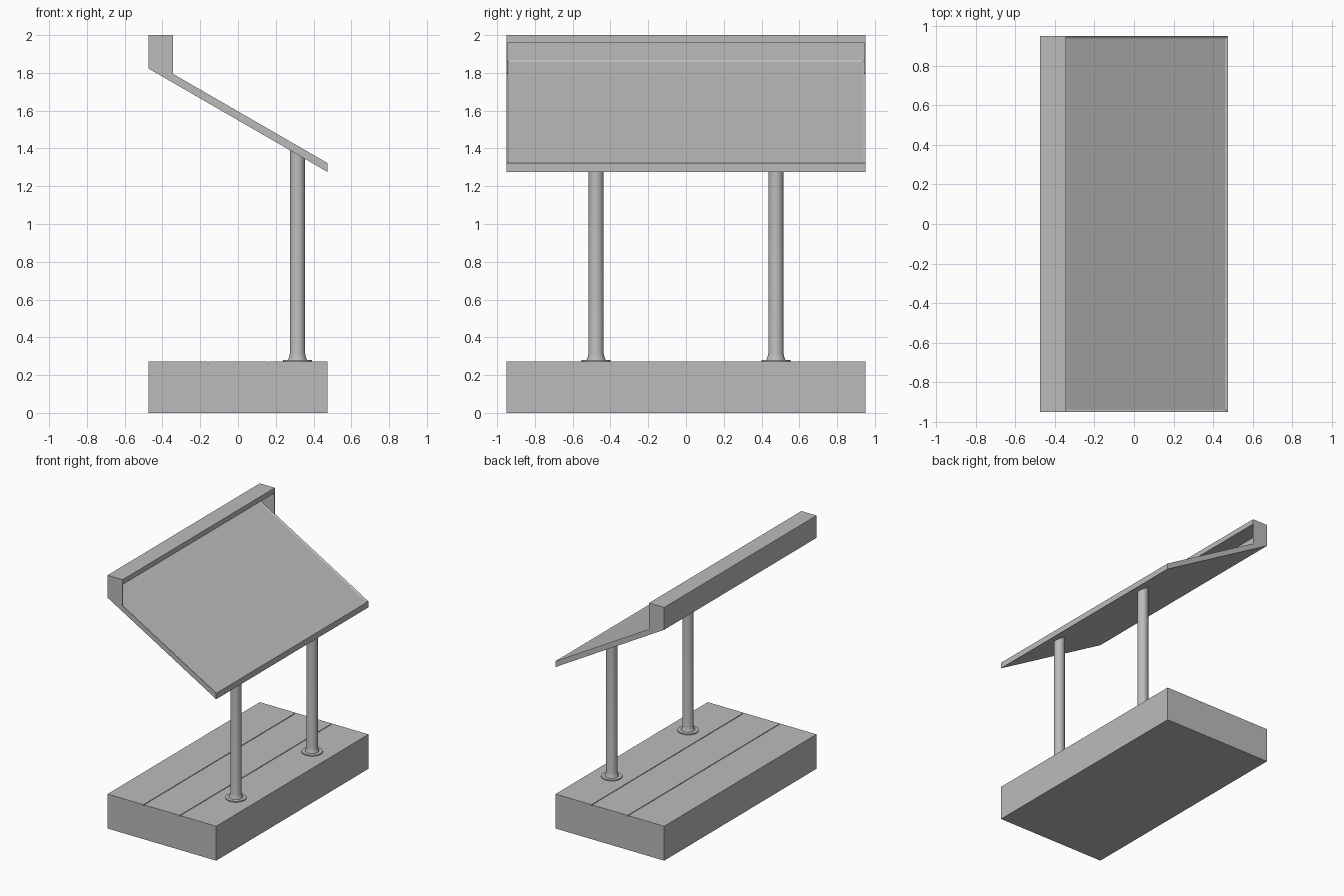
import bpy, bmesh, math
from mathutils import Vector

cube = bpy.data.objects.get("Cube")
if cube:
    bpy.data.objects.remove(cube, do_unlink=True)

grey = bpy.data.materials.new("plain grey")
grey.use_nodes = True
colour = (0.5, 0.5, 0.5, 1)
grey.diffuse_color = colour
grey.node_tree.nodes["Principled BSDF"].inputs["Base Color"].default_value = colour

W, L = 0.475, 0.95           # half width and half length
SLOPE = math.tan(math.radians(30))
LOW_UNDER, LOW_TOP = 1.275, 1.322


def under(x):
    return LOW_UNDER + (W - x) * SLOPE


def top(x):
    return LOW_TOP + (W - x) * SLOPE


def finish(name, bm):
    bmesh.ops.recalc_face_normals(bm, faces=bm.faces)
    mesh = bpy.data.meshes.new(name)
    bm.to_mesh(mesh)
    bm.free()
    mesh.materials.append(grey)
    ob = bpy.data.objects.new(name, mesh)
    bpy.context.collection.objects.link(ob)
    return ob


def extrude_profile(name, points, y0, y1):
    """Extrude an x-z outline along y."""
    bm = bmesh.new()
    face = bm.faces.new([bm.verts.new((x, y0, z)) for x, z in points])
    new = bmesh.ops.extrude_face_region(bm, geom=[face])["geom"]
    bmesh.ops.translate(bm, vec=(0, y1 - y0, 0),
                        verts=[v for v in new if isinstance(v, bmesh.types.BMVert)])
    return finish(name, bm)


# Plinth with two shallow grooves along its top
H, G = 0.272, 0.003
outline = [(-W, 0), (W, 0), (W, H)]
for x in (W / 3, -W / 3):
    outline += [(x + G, H), (x + G, H - 0.008), (x - G, H - 0.008), (x - G, H)]
outline.append((-W, H))
extrude_profile("plinth", outline, -L, L)

# Sloping roof with a shallow sunken panel
roof = extrude_profile("roof", [(-W, under(-W)), (W, under(W)), (W, top(W)), (-W, top(-W))], -L, L)
bm = bmesh.new()
bm.from_mesh(roof.data)
upper = max(bm.faces, key=lambda f: f.normal.z)
bmesh.ops.inset_individual(bm, faces=[upper], thickness=0.018, depth=0)
bmesh.ops.translate(bm, verts=upper.verts, vec=-upper.normal * 0.007)
bm.to_mesh(roof.data)
bm.free()

# Hollow header along the high edge: cap, back plate and end plates
F, T = -0.343, 0.004
extrude_profile("header_cap", [(-W, 1.96), (F, 1.96), (F, 2), (-W, 2)], -L, L)
extrude_profile("header_back", [(-W, top(-W)), (-W + T, top(-W + T)), (-W + T, 1.96), (-W, 1.96)], -L, L)
for side, y in (("front", -L), ("back", L - T)):
    extrude_profile("header_end_" + side,
                    [(-W, top(-W)), (F, top(F)), (F, 1.96), (-W, 1.96)], y, y + T)

# Round posts with flared feet, cut to the roof slope at the top
POST_X, POST_Y, SIDES = 0.315, 0.476, 32
FOOT = [(0.076, H), (0.076, H + 0.008), (0.050, H + 0.009), (0.044, H + 0.025), (0.040, H + 0.045)]
for side, y in (("front", -POST_Y), ("back", POST_Y)):
    bm = bmesh.new()
    rings = []
    for r, z in FOOT + [(0.040, None)]:
        ring = []
        for i in range(SIDES):
            a = math.tau * i / SIDES
            x = POST_X + r * math.cos(a)
            ring.append(bm.verts.new((x, y + r * math.sin(a), under(x) if z is None else z)))
        rings.append(ring)
    for low, high in zip(rings, rings[1:]):
        for i in range(SIDES):
            j = (i + 1) % SIDES
            bm.faces.new((low[i], low[j], high[j], high[i]))
    bm.faces.new(rings[0])
    bm.faces.new(rings[-1])
    post = finish("post_" + side, bm)
    bpy.ops.object.select_all(action="DESELECT")
    post.select_set(True)
    bpy.context.view_layer.objects.active = post
    bpy.ops.object.shade_smooth_by_angle(angle=math.radians(35))
